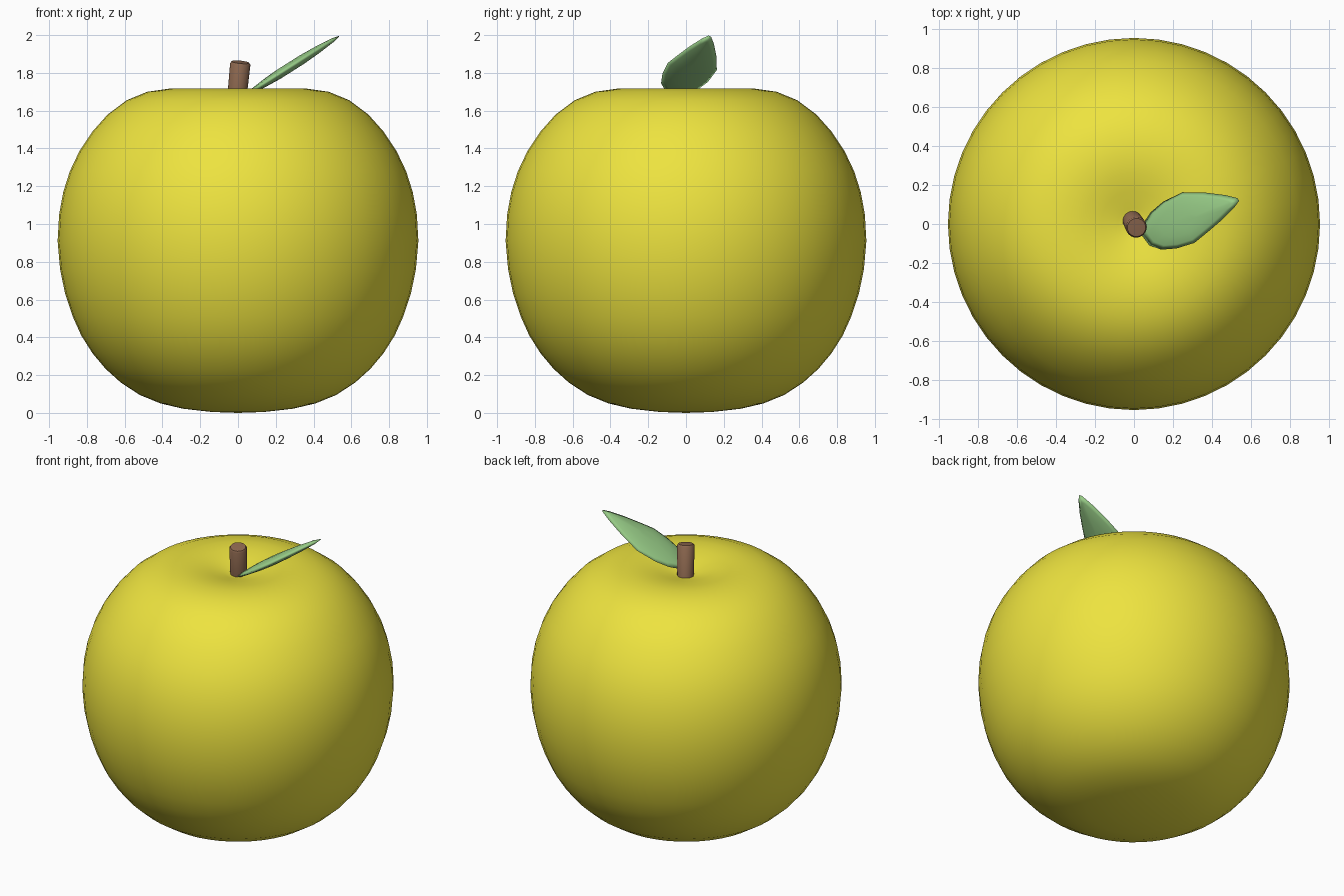
import bpy, bmesh
from math import pi
from mathutils import Vector

if "Cube" in bpy.data.objects:
    bpy.data.objects.remove(bpy.data.objects["Cube"])


def finish(bm, name, color):
    bmesh.ops.remove_doubles(bm, verts=bm.verts, dist=1e-4)
    bmesh.ops.recalc_face_normals(bm, faces=bm.faces)
    for f in bm.faces:
        f.smooth = True
    mesh = bpy.data.meshes.new(name)
    bm.to_mesh(mesh)
    bm.free()
    mat = bpy.data.materials.new(name + "_color")
    mat.diffuse_color = (*color, 1)
    mat.use_nodes = True
    mat.node_tree.nodes["Principled BSDF"].inputs["Base Color"].default_value = mat.diffuse_color
    mesh.materials.append(mat)
    obj = bpy.data.objects.new(name, mesh)
    bpy.context.collection.objects.link(obj)
    return obj


def lathe(profile, steps, name, color):
    bm = bmesh.new()
    verts = [bm.verts.new((r, 0, z)) for r, z in profile]
    edges = [bm.edges.new(p) for p in zip(verts, verts[1:])]
    bmesh.ops.spin(bm, geom=verts + edges, cent=(0, 0, 0), axis=(0, 0, 1),
                   angle=2 * pi, steps=steps)
    return finish(bm, name, color)


# Fruit body with a shallow dimple on top
lathe([(0, 0), (0.14, 0.005), (0.29, 0.022), (0.41, 0.05), (0.52, 0.095),
       (0.62, 0.16), (0.70, 0.232), (0.77, 0.315), (0.83, 0.41), (0.875, 0.51),
       (0.915, 0.63), (0.942, 0.76), (0.955, 0.91), (0.947, 1.05), (0.925, 1.17),
       (0.89, 1.28), (0.84, 1.385), (0.77, 1.49), (0.69, 1.58), (0.59, 1.655),
       (0.48, 1.70), (0.36, 1.717), (0.26, 1.71), (0.17, 1.693), (0.08, 1.668),
       (0, 1.65)], 48, "fruit_body", (0.85, 0.77, 0.05))

# Tilted stem, its top at the lathe origin before placement
stem = lathe([(0, -0.24), (0.05, -0.24), (0.054, -0.01), (0.047, 0), (0, 0.002)],
             24, "stem", (0.27, 0.14, 0.08))
stem.location = (0.013, -0.018, 1.857)
stem.rotation_mode = 'QUATERNION'
stem.rotation_quaternion = Vector((0, 0, 1)).rotation_difference(Vector((0.019, -0.032, 0.19)))
bpy.context.view_layer.update()
for p in stem.data.polygons:
    p.use_smooth = True
stem.data.set_sharp_from_angle(angle=pi / 4)

# Leaf: outline seen from above, lying on a sloped plane and padded on both sides
outline = [(0.035, -0.05), (0.045, 0.0), (0.085, 0.06), (0.15, 0.115), (0.25, 0.163),
           (0.36, 0.162), (0.47, 0.148), (0.53, 0.133), (0.54, 0.12), (0.515, 0.085),
           (0.45, 0.02), (0.38, -0.04), (0.31, -0.097), (0.22, -0.125), (0.14, -0.132),
           (0.08, -0.11)]
slope = 0.633
normal = Vector((-slope, 0, 1)).normalized()
bm = bmesh.new()


def leaf_ring(scale, height):
    ring = []
    for x, y in outline:
        px, py = 0.27 + (x - 0.27) * scale, 0.015 + (y - 0.015) * scale
        ring.append(bm.verts.new(Vector((px, py, 1.998 - slope * (0.54 - px))) + normal * height))
    return ring


n = len(outline)
for side in (1, -1):
    rings = [leaf_ring(s, h * side) for s, h in ((1, 0), (0.85, 0.011), (0.55, 0.02), (0.25, 0.025))]
    for a, b in zip(rings, rings[1:]):
        for i in range(n):
            j = (i + 1) % n
            bm.faces.new((a[i], a[j], b[j], b[i]))
    bm.faces.new(rings[-1])
finish(bm, "leaf", (0.31, 0.6, 0.24))
